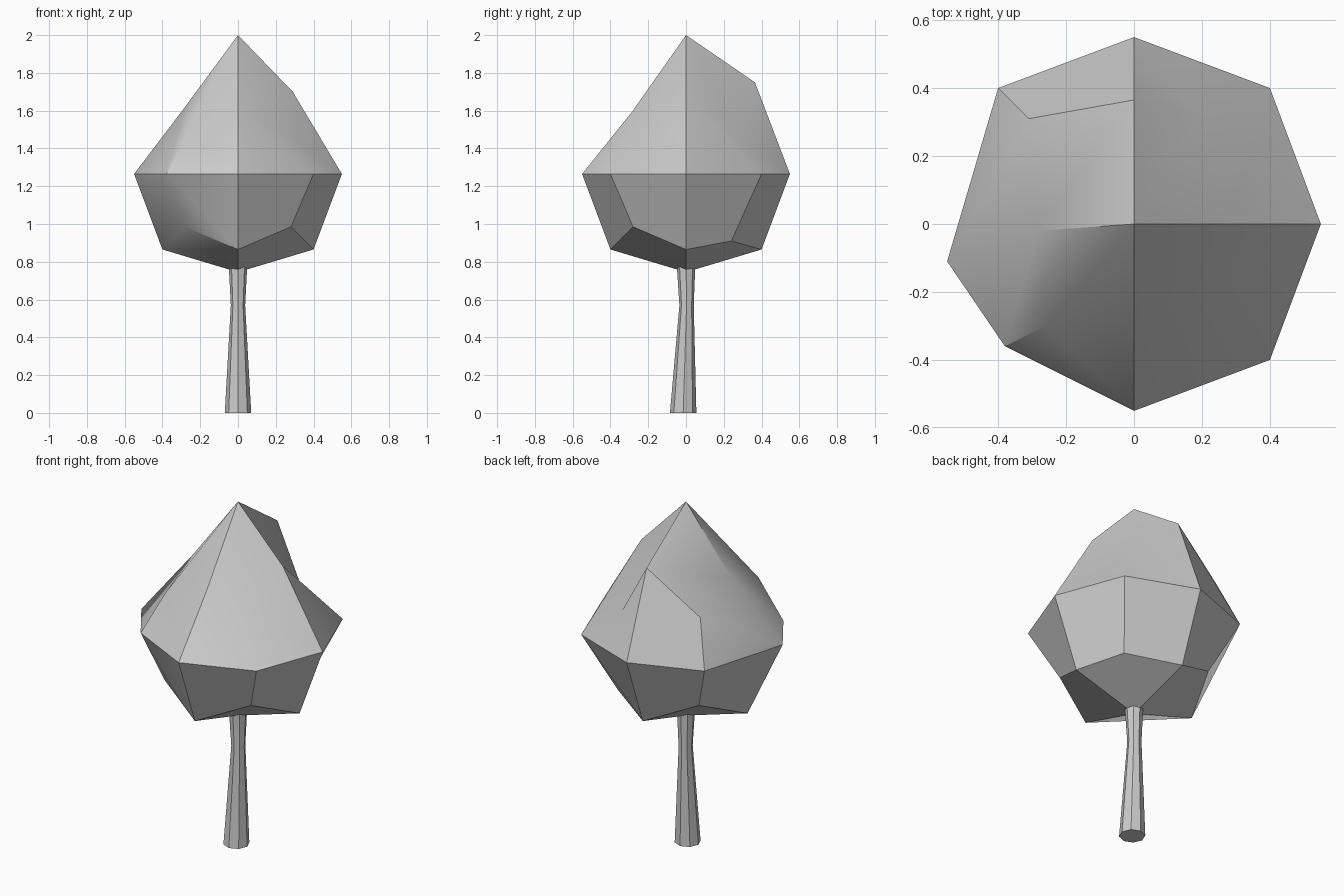
import bpy, bmesh, math

if "Cube" in bpy.data.objects:
    bpy.data.objects.remove(bpy.data.objects["Cube"])

def finish(name, bm, angle):
    bmesh.ops.recalc_face_normals(bm, faces=bm.faces[:])
    me = bpy.data.meshes.new(name)
    bm.to_mesh(me)
    bm.free()
    ob = bpy.data.objects.new(name, me)
    bpy.context.collection.objects.link(ob)
    bpy.ops.object.select_all(action='DESELECT')
    ob.select_set(True)
    bpy.context.view_layer.objects.active = ob
    bpy.ops.object.shade_smooth_by_angle(angle=math.radians(angle))
    return ob

# Crown: once-subdivided cube rounded to a sphere, upper points pulled to a tip
CENTRE_Z = 1.265
REACH = {1: 0.55, 2: 0.40, 3: 0.28}   # face centres, edge middles, corners
MOVED = {
    (0, 0, 1): (0, 0, 2.0),
    (0, 0, -1): (0, 0, 0.745),
    (1, 0, 1): (0.29, 0, 1.70),
    (-1, 0, 1): (-0.28, -0.02, 1.62),
    (0, 1, 1): (0, 0.365, 1.75),
    (0, -1, 1): (0, -0.285, 1.595),
    (-1, -1, 1): (-0.26, -0.30, 1.51),
    (1, -1, 1): (0.20, -0.20, 1.51),
    (1, 1, 1): (0.20, 0.31, 1.42),
    (-1, 1, 1): (-0.31, 0.31, 1.52),
    (-1, 0, 0): (-0.55, -0.11, 1.265),
    (-1, -1, 0): (-0.38, -0.36, 1.265),
    (1, 1, -1): (0.27, 0.24, 0.91),
}
bm = bmesh.new()
bmesh.ops.create_cube(bm, size=2)
bmesh.ops.subdivide_edges(bm, edges=bm.edges[:], cuts=1, use_grid_fill=True)
for v in bm.verts:
    key = tuple(round(c) for c in v.co)
    r = REACH[sum(abs(k) for k in key)]
    v.co = MOVED.get(key, (key[0] * r, key[1] * r, CENTRE_Z + key[2] * r))
finish("crown", bm, 35)

# Trunk: slightly leaning eight-sided tapered post, flared at the top
bm = bmesh.new()
rings = []
for z, r, y in ((0, 0.07, -0.015), (0.57, 0.038, 0.003), (0.80, 0.05, 0)):
    rings.append([bm.verts.new((r * math.cos(i * math.pi / 4),
                                y + r * math.sin(i * math.pi / 4), z))
                  for i in range(8)])
for a, b in zip(rings, rings[1:]):
    for i in range(8):
        j = (i + 1) % 8
        bm.faces.new((a[i], a[j], b[j], b[i]))
bm.faces.new(rings[0][::-1])
bm.faces.new(rings[-1])
finish("trunk", bm, 30)
